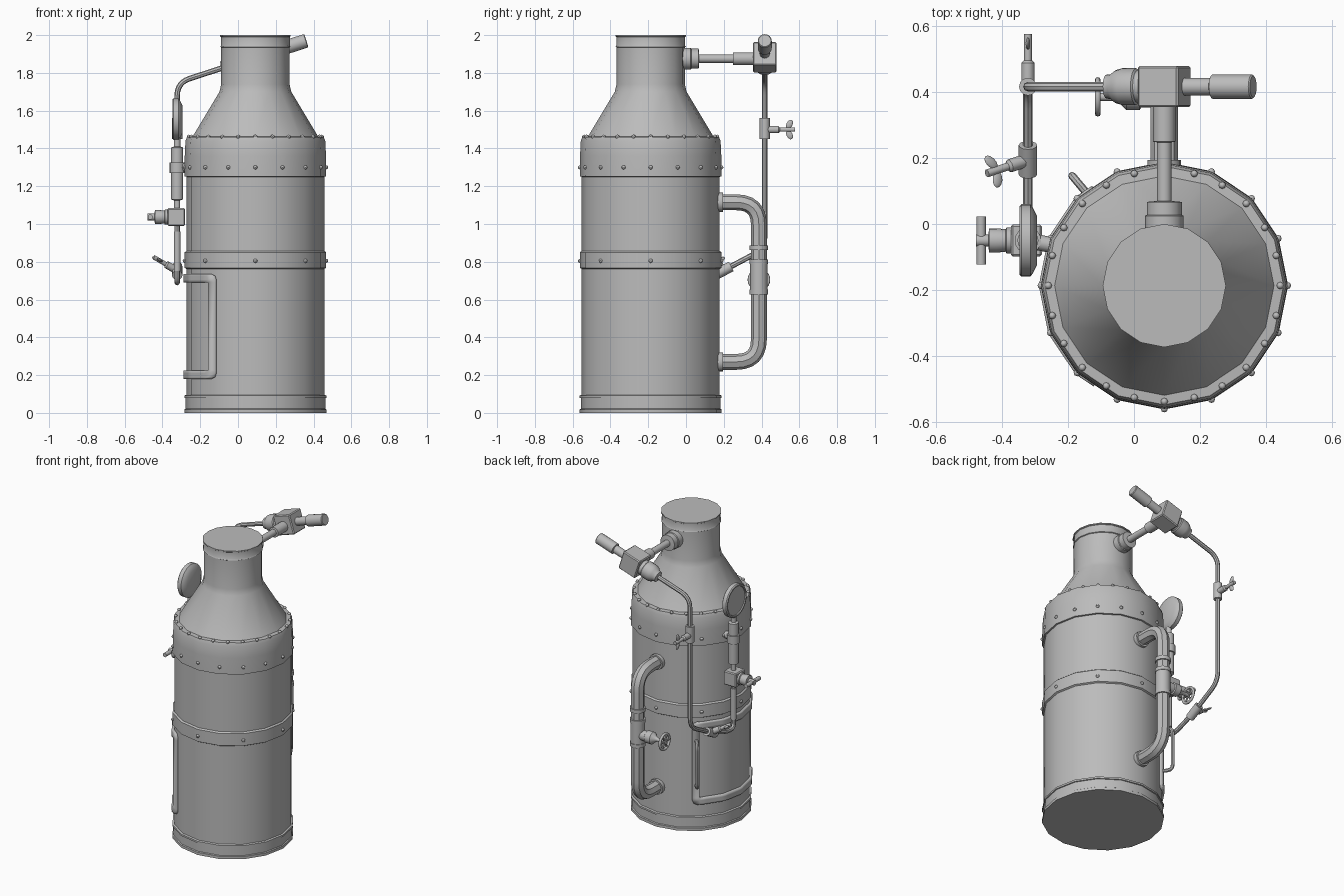
import bpy, bmesh, math
from mathutils import Vector, Matrix

cube = bpy.data.objects.get("Cube")
if cube:
    bpy.data.objects.remove(cube, do_unlink=True)

metal = bpy.data.materials.new("grey_metal")
metal.use_nodes = True
metal.diffuse_color = (0.5, 0.5, 0.5, 1)
metal.node_tree.nodes["Principled BSDF"].inputs["Base Color"].default_value = (0.5, 0.5, 0.5, 1)

CX, CY = 0.092, -0.187      # tank axis
SIDES = 16
Y = Vector((0, 1, 0))
LEFT = Vector((-1, 0, 0))
UP = Vector((0, 0, 1))


def finish(name, bm, angle=40):
    bmesh.ops.recalc_face_normals(bm, faces=bm.faces)
    me = bpy.data.meshes.new(name)
    bm.to_mesh(me)
    bm.free()
    me.materials.append(metal)
    me.shade_smooth()
    me.set_sharp_from_angle(angle=math.radians(angle))
    ob = bpy.data.objects.new(name, me)
    bpy.context.collection.objects.link(ob)
    return ob


def turned(name, start, direction, profile, n=16):
    """Lathe (distance, radius) pairs along a direction, closed at both ends."""
    bm = bmesh.new()
    rot = Vector(direction).to_track_quat('Z', 'Y') if Vector(direction) != UP else Matrix.Identity(3)
    rings = []
    for d, r in profile:
        ring = []
        for i in range(n):
            a = math.tau * i / n
            ring.append(bm.verts.new(Vector(start) + rot @ Vector((r * math.cos(a), r * math.sin(a), d))))
        rings.append(ring)
    for lo, hi in zip(rings, rings[1:]):
        for i in range(n):
            j = (i + 1) % n
            bm.faces.new((lo[i], lo[j], hi[j], hi[i]))
    bm.faces.new(rings[0][::-1])
    bm.faces.new(rings[-1])
    return finish(name, bm)


def rod(name, a, b, r, n=12):
    a, b = Vector(a), Vector(b)
    return turned(name, a, (b - a).normalized(), [(0, r), ((b - a).length, r)], n)


def box(name, center, size, tilt=0):
    bm = bmesh.new()
    m = Matrix.Translation(center) @ Matrix.Rotation(tilt, 4, 'Y') @ Matrix.Diagonal((*size, 1))
    bmesh.ops.create_cube(bm, size=1, matrix=m)
    bmesh.ops.bevel(bm, geom=bm.edges[:], offset=0.006, segments=1, affect='EDGES')
    return finish(name, bm, 25)


def pipe(name, points, r, fillet):
    """Round tube along a path with filleted corners."""
    pts = [Vector(p) for p in points]
    path = [pts[0]]
    for a, b, c in zip(pts, pts[1:], pts[2:]):
        f = min(fillet, (a - b).length * 0.49, (c - b).length * 0.49)
        p, q = b + (a - b).normalized() * f, b + (c - b).normalized() * f
        for k in range(7):
            t = k / 6
            path.append(p * (1 - t) ** 2 + b * 2 * t * (1 - t) + q * t * t)
    path.append(pts[-1])
    cu = bpy.data.curves.new(name, 'CURVE')
    cu.dimensions = '3D'
    cu.bevel_depth, cu.bevel_resolution, cu.use_fill_caps = r, 2, True
    sp = cu.splines.new('POLY')
    sp.points.add(len(path) - 1)
    for s, p in zip(sp.points, path):
        s.co = (*p, 1)
    tmp = bpy.data.objects.new(name + "_path", cu)
    bpy.context.collection.objects.link(tmp)
    me = bpy.data.meshes.new_from_object(tmp.evaluated_get(bpy.context.evaluated_depsgraph_get()))
    bm = bmesh.new()
    bm.from_mesh(me)
    bpy.data.objects.remove(tmp, do_unlink=True)
    bpy.data.meshes.remove(me)
    return finish(name, bm)


def around(angle, r, z):
    return Vector((CX + r * math.cos(angle), CY + r * math.sin(angle), z))


def rivets(name, count, r, z, upward=False):
    bm = bmesh.new()
    for i in range(count):
        m = Matrix.Translation(around(math.tau * i / count, r, z))
        bmesh.ops.create_uvsphere(bm, u_segments=8, v_segments=6, radius=0.011, matrix=m)
    return finish(name, bm)


def wing_valve(name, base, direction, length, spread):
    """Stem ending in two flattened paddles."""
    d, s = Vector(direction).normalized(), Vector(spread).normalized()
    base = Vector(base)
    turned(name + "_stem", base, d, [(0, 0.02), (length * 0.45, 0.02), (length * 0.5, 0.012), (length, 0.012)], 10)
    flat = d.cross(s)
    basis = Matrix((s, d, flat)).transposed().to_4x4()
    bm = bmesh.new()
    for side in (-1, 1):
        m = Matrix.Translation(base + d * length * 0.82 + s * side * 0.028) @ basis
        m = m @ Matrix.Rotation(side * 0.5, 4, 'Z') @ Matrix.Diagonal((0.026, 0.016, 0.007, 1))
        bmesh.ops.create_uvsphere(bm, u_segments=12, v_segments=8, radius=1, matrix=m)
    finish(name + "_wings", bm)


# Tank body with base, middle and shoulder bands, cone and neck
turned("tank", (CX, CY, 0), UP, [
    (0, 0.376), (0.018, 0.376), (0.022, 0.37), (0.078, 0.37), (0.08, 0.376), (0.092, 0.376), (0.096, 0.365),
    (0.762, 0.365), (0.768, 0.375), (0.85, 0.375), (0.858, 0.365), (1.25, 0.365), (1.252, 0.375),
    (1.36, 0.374), (1.44, 0.37), (1.46, 0.362), (1.462, 0.333), (1.7, 0.19), (1.74, 0.181),
    (1.935, 0.181), (1.938, 0.186), (1.945, 0.182), (1.99, 0.182), (1.993, 0.187), (2.0, 0.187)], SIDES)
rivets("shoulder_top_rivets", 24, 0.352, 1.462)
rivets("shoulder_side_rivets", 16, 0.374, 1.3)
rivets("middle_band_rivets", 8, 0.374, 0.805)


# Curved door frame on the right side, following the tank facets
def door_frame(a0, a1, z0, z1, r, corner=0.03, width=0.045):
    bm = bmesh.new()
    half = math.pi / SIDES
    mid, span = (a0 + a1) / 2, (a1 - a0) / 2
    rows = [z0, z0 + corner * 0.3, z0 + corner, z0 + width, z1 - width, z1 - corner, z1 - corner * 0.3, z1]
    trims = [corner, corner * 0.3, 0, 0, 0, 0, corner * 0.3, corner]
    rim = width / r
    ts = [-span, -span + rim] + [-span + rim + (2 * span - 2 * rim) * i / 30 for i in range(1, 30)] + [span - rim, span]
    grid = []
    for z, trim in zip(rows, trims):
        row = []
        for t in ts:
            a = mid + t * (1 - trim / r / span)
            facet = r * math.cos(half) / math.cos(a % (2 * half) - half)
            row.append(bm.verts.new(around(a, facet, z)))
        grid.append(row)
    for i in range(len(rows) - 1):
        for j in range(len(ts) - 1):
            if i == 3 and 0 < j < len(ts) - 2:
                continue
            bm.faces.new((grid[i][j], grid[i][j + 1], grid[i + 1][j + 1], grid[i + 1][j]))
    ob = finish("door_frame", bm)
    mod = ob.modifiers.new("thickness", 'SOLIDIFY')
    mod.thickness, mod.offset = 0.022, 0


door_frame(math.radians(126), math.radians(235), 0.18, 0.735, 0.37)
grip = math.radians(130)
pipe("door_handle", [around(grip, 0.35, 0.31), around(grip, 0.435, 0.31),
                     around(grip, 0.435, 0.61), around(grip, 0.35, 0.61)], 0.012, 0.04)

# Large bypass pipe on the back, with collars and a handwheel valve
BY = 0.386
pipe("bypass_pipe", [(CX, 0.14, 1.115), (CX, BY, 1.115), (CX, BY, 0.27), (CX, 0.14, 0.27)], 0.042, 0.17)
for z in (0.27, 1.115):
    rod("bypass_flange", (CX, 0.15, z), (CX, 0.195, z), 0.051, 16)
for z in (0.64, 0.8, 0.875):
    rod("bypass_collar", (CX, BY, z - 0.012), (CX, BY, z + 0.012), 0.049, 16)
rod("bypass_valve_body", (CX, BY, 0.64), (CX, BY, 0.8), 0.046, 16)
WZ = 0.705
turned("bypass_valve_stem", (CX, BY, WZ), LEFT,
       [(0, 0.033), (0.07, 0.033), (0.075, 0.04), (0.115, 0.04), (0.135, 0.02), (0.15, 0.012), (0.21, 0.012)])
bpy.ops.mesh.primitive_torus_add(major_radius=0.051, minor_radius=0.009, major_segments=24, minor_segments=8,
                                 location=(-0.11, BY, WZ), rotation=(0, math.pi / 2, 0))
wheel = bpy.context.object
wheel.name = "bypass_handwheel"
wheel.data.materials.append(metal)
wheel.data.shade_smooth()
for k in range(3):
    arm = Vector((0, math.cos(k * math.pi / 3), math.sin(k * math.pi / 3))) * 0.05
    hub = Vector((-0.11, BY, WZ))
    rod("handwheel_spoke", hub - arm, hub + arm, 0.006, 8)

# Neck outlet and the tilted junction block
NZ, HY = 1.875, 0.417
turned("neck_outlet", (CX, -0.03, NZ), Y, [(0, 0.058), (0.055, 0.058), (0.058, 0.053), (0.097, 0.053), (0.1, 0.022),
                                           (0.278, 0.022), (0.28, 0.034), (0.39, 0.034)])
TILT = math.radians(18)
block = Vector((CX, HY, 1.883))
axis = Vector((math.cos(TILT), 0, math.sin(TILT)))
box("junction_block", block, (0.13, 0.125, 0.13), -TILT)
turned("junction_nozzle", block, axis, [(0, 0.027), (0.15, 0.027), (0.154, 0.037), (0.28, 0.037), (0.284, 0.033)])
turned("junction_nut", block, -axis, [(0, 0.05), (0.085, 0.05), (0.09, 0.056), (0.135, 0.056), (0.155, 0.05),
                                      (0.17, 0.038), (0.185, 0.036), (0.188, 0.015)])

# Thin pipe running from the block down and round to the gauge column
GX, GY = -0.322, -0.05
bend = block - axis * ((CX - GX) / axis.x)
pipe("thin_pipe", [block - axis * 0.17, bend, (GX, HY, 0.87), (GX, 0.2, 0.755), (GX, 0.02, 0.69),
                   (GX, GY, 0.69), (GX, GY, 1.02)], 0.0145, 0.07)
rod("column_sleeve", (GX, GY, 0.75), (GX, GY, 0.96), 0.018)
rod("upper_cock", (GX, HY, 1.45), (GX, HY, 1.56), 0.027)
wing_valve("upper_cock", (GX, HY, 1.5), Y, 0.16, UP)
slope = Vector((0, 0.22, 0.115)).normalized()
low = Vector((GX, 0.195, 0.752))
rod("lower_cock", low - slope * 0.05, low + slope * 0.05, 0.028)
wing_valve("lower_cock", low, (-0.12, -0.04, 0.07), 0.15, (-0.3, 0.8, 0.1))

# Gauge column: shut-off valve, sleeve, wall bracket and round dial
box("column_valve_block", (GX - 0.005, GY, 1.037), (0.094, 0.098, 0.094))
turned("column_valve", (GX, GY, 1.037), LEFT, [(0, 0.04), (0.065, 0.04), (0.068, 0.034), (0.095, 0.037), (0.118, 0.037),
                                              (0.12, 0.018), (0.158, 0.018)])
rod("column_valve_handle", (-0.464, GY - 0.073, 1.037), (-0.464, GY + 0.073, 1.037), 0.014, 10)
turned("gauge_column", (GX, GY, 1.08), UP, [(0, 0.016), (0.045, 0.016), (0.05, 0.032), (0.19, 0.032), (0.191, 0.04),
                                            (0.245, 0.04), (0.246, 0.032), (0.325, 0.032), (0.33, 0.017), (0.39, 0.017)])
rod("gauge_bracket", (GX, GY, 1.3), (-0.22, GY - 0.02, 1.3), 0.024)
turned("gauge_dial", (-0.295, GY, 1.555), LEFT, [(0, 0.075), (0.012, 0.1), (0.02, 0.11), (0.046, 0.11), (0.052, 0.104),
                                                (0.052, 0.096), (0.045, 0.094)], 28)
